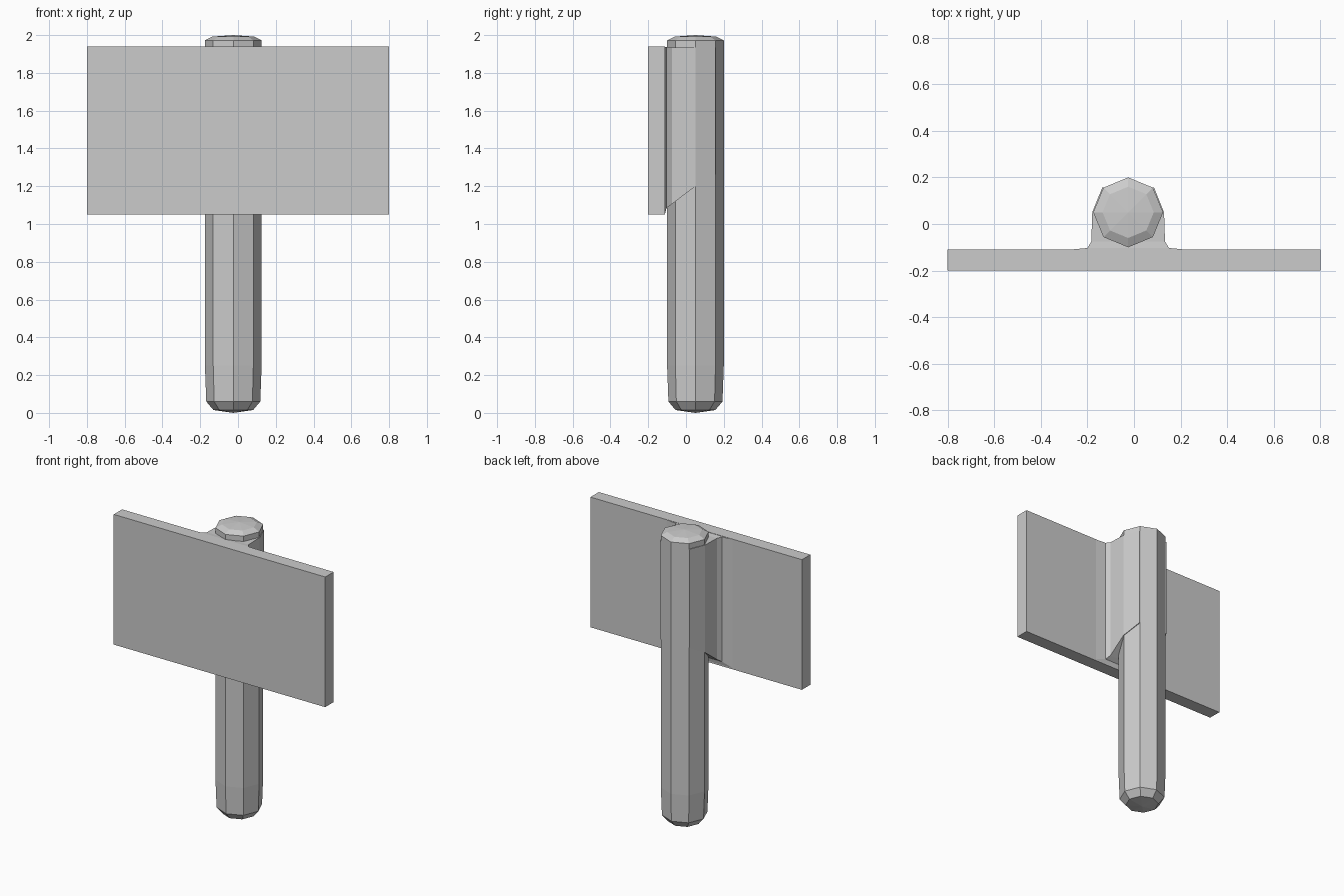
import bpy, bmesh, math

cube = bpy.data.objects.get("Cube")
if cube:
    bpy.data.objects.remove(cube, do_unlink=True)

grey = bpy.data.materials.new("light_grey")
grey.use_nodes = True
grey.diffuse_color = (0.6, 0.6, 0.6, 1)
grey.node_tree.nodes["Principled BSDF"].inputs["Base Color"].default_value = (0.6, 0.6, 0.6, 1)

POLE_X, POLE_Y, SIDES = -0.025, 0.05, 8


def finish(name, bm):
    bmesh.ops.recalc_face_normals(bm, faces=bm.faces)
    mesh = bpy.data.meshes.new(name)
    bm.to_mesh(mesh)
    bm.free()
    mesh.materials.append(grey)
    obj = bpy.data.objects.new(name, mesh)
    bpy.context.collection.objects.link(obj)
    return obj


def bridge(bm, a, b):
    for i in range(len(a)):
        j = (i + 1) % len(a)
        bm.faces.new((a[i], a[j], b[j], b[i]))


# Eight-sided post with chamfered, slightly domed ends
bm = bmesh.new()
rings = []
for r, z in [(0.105, 0.015), (0.143, 0.06), (0.15, 0.25), (0.15, 1.972), (0.11, 1.992)]:
    rings.append([bm.verts.new((POLE_X + r * math.cos(math.tau * i / SIDES),
                                POLE_Y + r * math.sin(math.tau * i / SIDES), z))
                  for i in range(SIDES)])
for a, b in zip(rings, rings[1:]):
    bridge(bm, a, b)
for ring, z in ((rings[0], 0), (rings[-1], 2)):
    tip = bm.verts.new((POLE_X, POLE_Y, z))
    for i in range(SIDES):
        bm.faces.new((ring[i], ring[(i + 1) % SIDES], tip))
finish("post", bm)

# Flat sign board
bm = bmesh.new()
bmesh.ops.create_cube(bm, size=1)
bmesh.ops.scale(bm, vec=(1.6, 0.09, 0.89), verts=bm.verts)
bmesh.ops.translate(bm, vec=(0, -0.155, 1.495), verts=bm.verts)
finish("sign_board", bm)

# Flared bracket blending the board into the post, with a sloping underside
# Each row: half width, y, bottom z, top z
rows = [(0.26, -0.115, 1.052, 1.938), (0.26, -0.111, 1.055, 1.938),
        (0.175, -0.103, 1.085, 1.938), (0.158, -0.075, 1.105, 1.935),
        (0.154, 0.05, 1.2, 1.935), (0.111, 0.157, 1.262, 1.935)]
bm = bmesh.new()
loops = [[bm.verts.new((POLE_X + sx * w, y, z))
          for sx, z in ((-1, low), (1, low), (1, top), (-1, top))]
         for w, y, low, top in rows]
for a, b in zip(loops, loops[1:]):
    bridge(bm, a, b)
bm.faces.new(loops[0])
bm.faces.new(loops[-1])
finish("bracket", bm)
